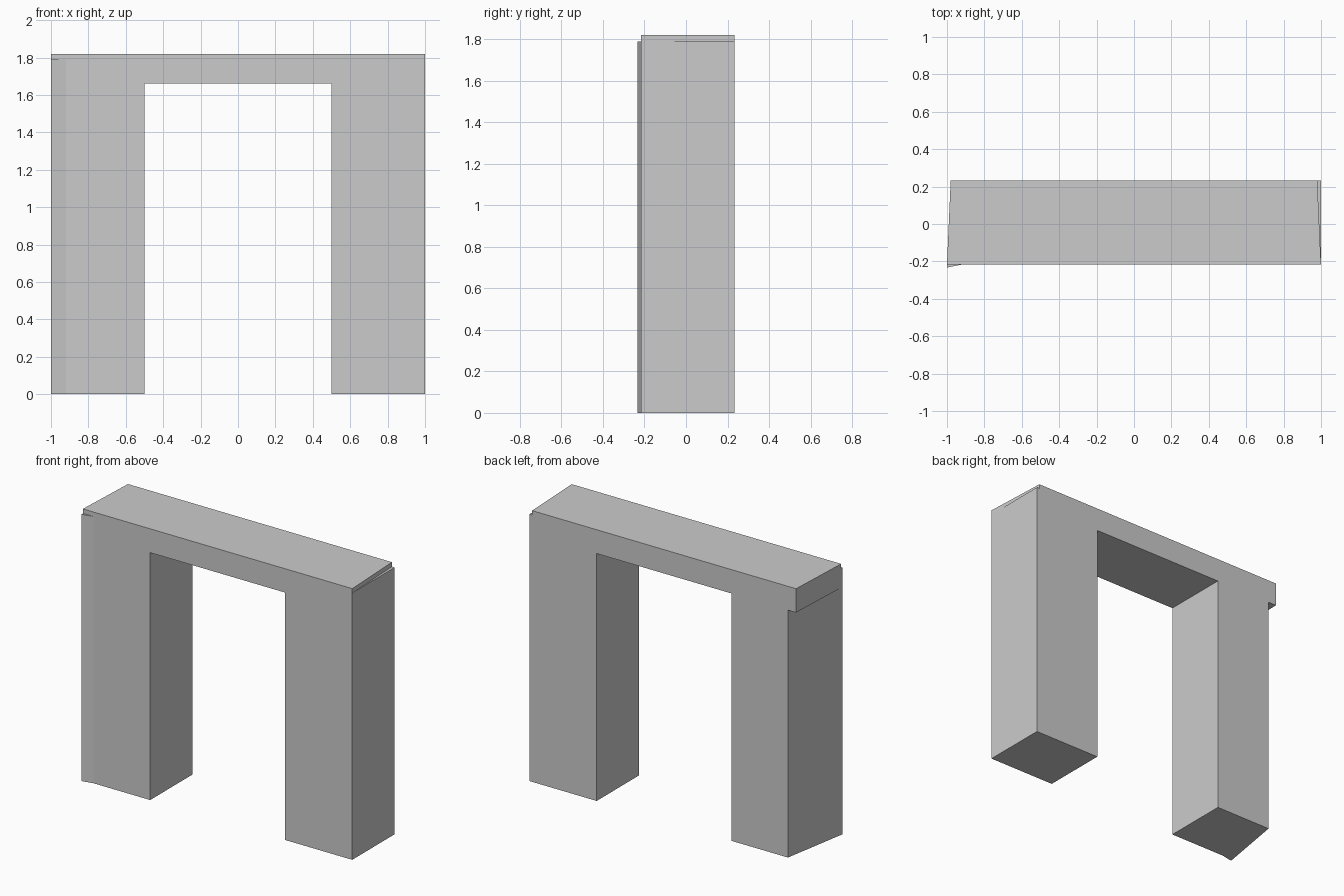
import bpy, bmesh

if "Cube" in bpy.data.objects:
    bpy.data.objects.remove(bpy.data.objects["Cube"])

BACK, FRONT = 0.233, -0.217


def prism(name, outline, z0, z1):
    """Extrude a counter-clockwise plan outline from z0 up to z1."""
    bm = bmesh.new()
    base = bm.faces.new([bm.verts.new((x, y, z0)) for x, y in outline])
    top = bmesh.ops.extrude_face_region(bm, geom=[base])["geom"]
    bmesh.ops.translate(bm, vec=(0, 0, z1 - z0),
                        verts=[v for v in top if isinstance(v, bmesh.types.BMVert)])
    bmesh.ops.recalc_face_normals(bm, faces=bm.faces[:])
    mesh = bpy.data.meshes.new(name)
    bm.to_mesh(mesh)
    bm.free()
    obj = bpy.data.objects.new(name, mesh)
    bpy.context.collection.objects.link(obj)
    return obj


# Lintel: slab slightly narrower along the back
prism("lintel", [(-1, FRONT), (1, FRONT), (0.98, BACK), (-0.98, BACK)], 1.66, 1.82)

# Right pillar: plain block
prism("right_pillar", [(0.5, FRONT), (1, FRONT), (1, BACK), (0.5, BACK)], 0, 1.79)

# Left pillar: slanted outer side with a small flare at the front corner
prism("left_pillar", [(-1, -0.233), (-0.92, FRONT), (-0.5, FRONT),
                      (-0.5, BACK), (-0.92, BACK)], 0, 1.79)
